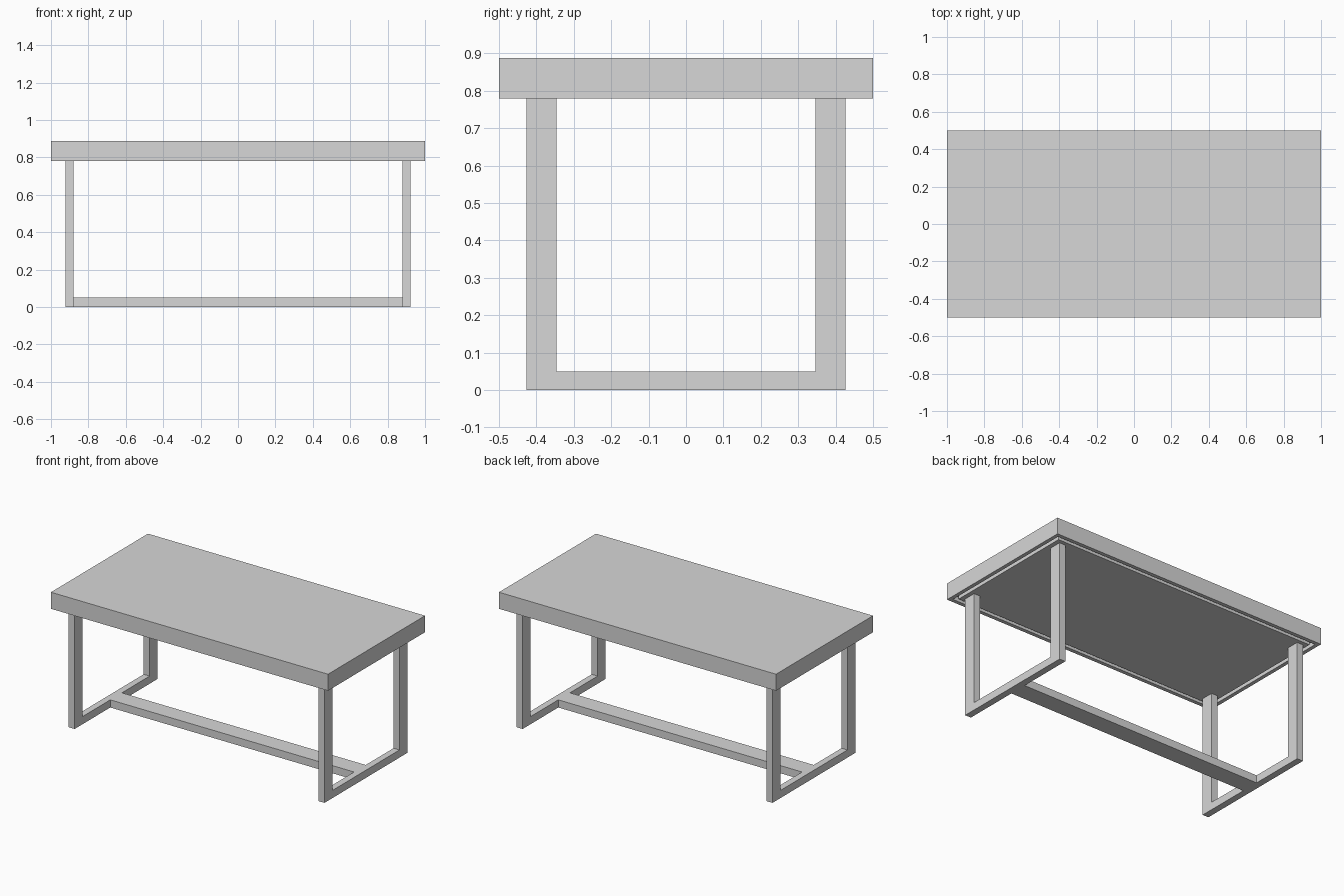
import bpy
import bmesh
from mathutils import Vector

if "Cube" in bpy.data.objects:
    bpy.data.objects.remove(bpy.data.objects["Cube"], do_unlink=True)

# One plain grey for the whole table
grey = bpy.data.materials.new("plain_grey")
grey.use_nodes = True
grey.diffuse_color = (0.68, 0.68, 0.68, 1)
grey.node_tree.nodes["Principled BSDF"].inputs["Base Color"].default_value = grey.diffuse_color


def add_object(name, bm):
    mesh = bpy.data.meshes.new(name)
    bm.to_mesh(mesh)
    bm.free()
    mesh.materials.append(grey)
    obj = bpy.data.objects.new(name, mesh)
    bpy.context.collection.objects.link(obj)
    return obj


def box_mesh(low, high):
    low, high = Vector(low), Vector(high)
    bm = bmesh.new()
    bmesh.ops.create_cube(bm, size=1)
    bmesh.ops.scale(bm, vec=high - low, verts=bm.verts)
    bmesh.ops.translate(bm, vec=(low + high) / 2, verts=bm.verts)
    return bm


def box(name, low, high):
    return add_object(name, box_mesh(low, high))


LENGTH, DEPTH = 1.0, 0.5      # half sizes of the top
TOP, UNDER = 0.888, 0.78      # heights of the top and its underside
OUT_X, IN_X = 0.923, 0.88     # leg faces along x
OUT_Y, IN_Y = 0.427, 0.346    # leg faces along y
BAR = 0.05                    # height of the floor bars
RIM, GROOVE = 0.035, 0.033    # widths of the rim and the groove beside it
GROOVE_DEPTH = 0.03

# Table top with a groove running round the underside, just inside the rim
bm = box_mesh((-LENGTH, -DEPTH, UNDER), (LENGTH, DEPTH, TOP))
bm.normal_update()
bottom = min(bm.faces, key=lambda f: f.calc_center_median().z)
bmesh.ops.inset_individual(bm, faces=[bottom], thickness=RIM)
ring = bmesh.ops.inset_individual(bm, faces=[bottom], thickness=GROOVE)["faces"]
lifted = bmesh.ops.extrude_face_region(bm, geom=ring)["geom"]
bmesh.ops.delete(bm, geom=ring, context="FACES_ONLY")
bmesh.ops.translate(bm, vec=(0, 0, GROOVE_DEPTH),
                    verts=[v for v in lifted if isinstance(v, bmesh.types.BMVert)])
bmesh.ops.recalc_face_normals(bm, faces=bm.faces)
add_object("table_top", bm)

# Legs and the floor bars joining them
for side, sx in (("left", 1), ("right", -1)):
    x0, x1 = sorted((sx * IN_X, sx * OUT_X))
    for end, sy in (("front", -1), ("back", 1)):
        y0, y1 = sorted((sy * IN_Y, sy * OUT_Y))
        box(f"{end}_{side}_leg", (x0, y0, 0), (x1, y1, UNDER))
    box(f"{side}_floor_bar", (x0, -IN_Y, 0), (x1, IN_Y, BAR))

# Stretcher joining the two floor bars
box("stretcher", (-IN_X, -0.06, 0), (IN_X, 0.06, BAR))
